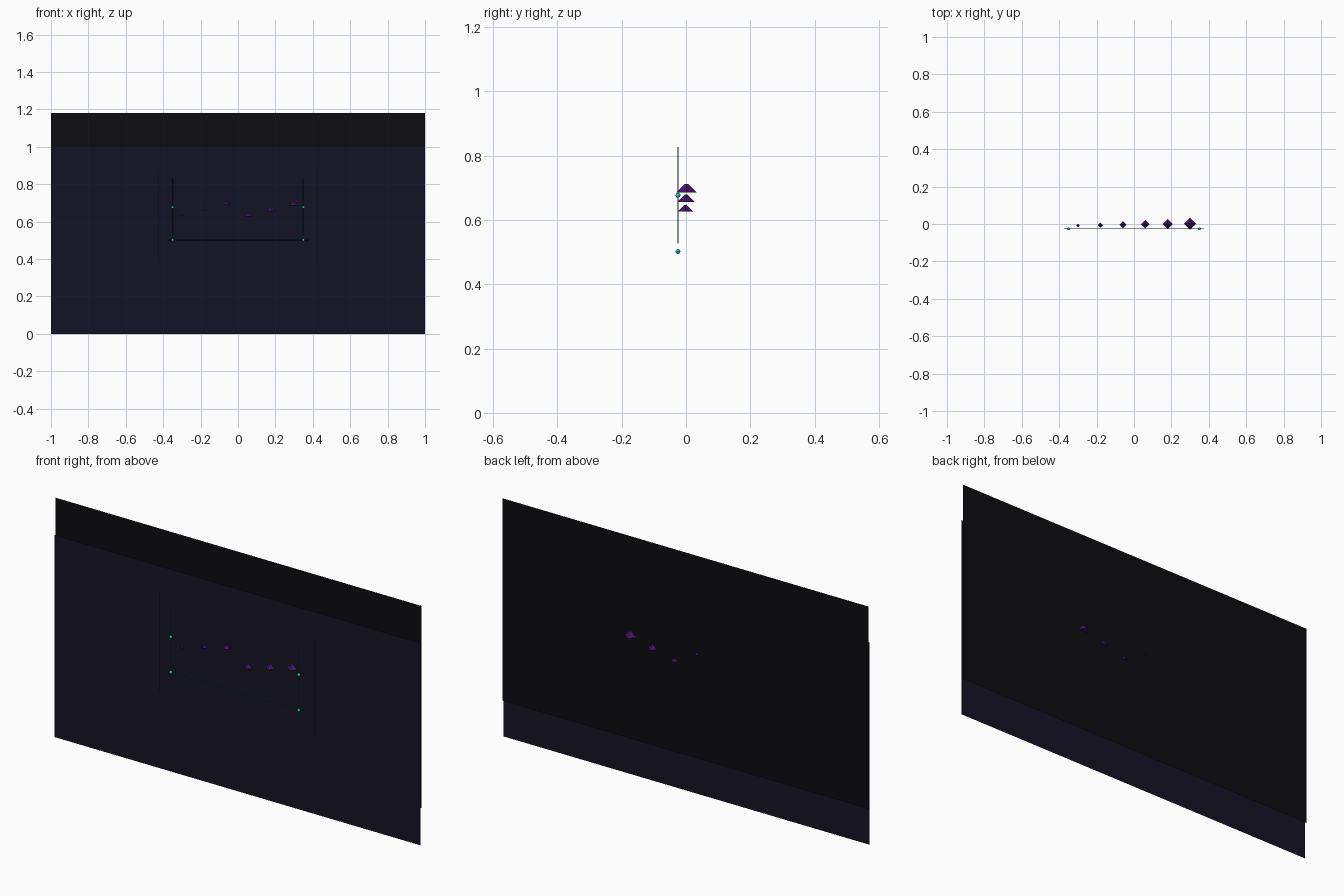
import bpy
from math import pi

if "Cube" in bpy.data.objects:
    bpy.data.objects.remove(bpy.data.objects["Cube"])


def material(name, rgb):
    m = bpy.data.materials.new(name)
    m.diffuse_color = (*rgb, 1)
    m.use_nodes = True
    m.node_tree.nodes["Principled BSDF"].inputs["Base Color"].default_value = m.diffuse_color
    return m


navy = material("navy", (0.007, 0.006, 0.018))
black = material("black", (0.004, 0.004, 0.005))
purple = material("purple", (0.06, 0.006, 0.16))
teal = material("teal", (0.0, 0.12, 0.10))
cyan = material("cyan", (0.02, 0.55, 0.55))


def finish(name, mat):
    ob = bpy.context.object
    ob.name = name
    ob.data.materials.append(mat)
    return ob


def panel(name, mat, x, y, z, width, height):
    # Single-sided sheet facing the front
    bpy.ops.mesh.primitive_plane_add(size=1, location=(x, y, z), rotation=(pi / 2, 0, 0))
    finish(name, mat).scale = (width, height, 1)


def rod(name, loc, length, rotation=(0, 0, 0)):
    bpy.ops.mesh.primitive_cylinder_add(vertices=8, radius=0.0015, depth=length,
                                        location=loc, rotation=rotation)
    finish(name, teal)


# Two overlapping background sheets
panel("front_sheet", navy, 0, -0.004, 0.50, 2, 1)
panel("back_sheet", black, 0, 0.004, 0.68, 2, 1)

# Row of growing four-sided crystals, stepping up in threes
for i in range(6):
    r = 0.010 + 0.0044 * i
    loc = (-0.30 + 0.12 * i, -0.008 + 0.002 * i, 0.637 + 0.031 * (i % 3))
    bpy.ops.mesh.primitive_cone_add(vertices=4, radius1=r, radius2=r * 0.15,
                                    depth=r * 0.85, location=loc)
    finish(f"crystal_{i + 1}", purple)

# Thin frame with node beads
FRAME_Y = -0.025
rod("bottom_rail", (0, FRAME_Y, 0.502), 0.75, (0, pi / 2, 0))
for side, s in (("left", -1), ("right", 1)):
    rod(side + "_rail", (s * 0.35, FRAME_Y, 0.677), 0.30)
    for level, z in (("lower", 0.502), ("middle", 0.677)):
        bpy.ops.mesh.primitive_uv_sphere_add(segments=16, ring_count=8, radius=0.0075,
                                             location=(s * 0.35, FRAME_Y, z))
        bpy.ops.object.shade_smooth()
        finish(f"{side}_{level}_bead", cyan)
    # Hairline dark strip outside the frame
    panel(side + "_strip", black, s * 0.425, -0.006, 0.627, 0.004, 0.49)
